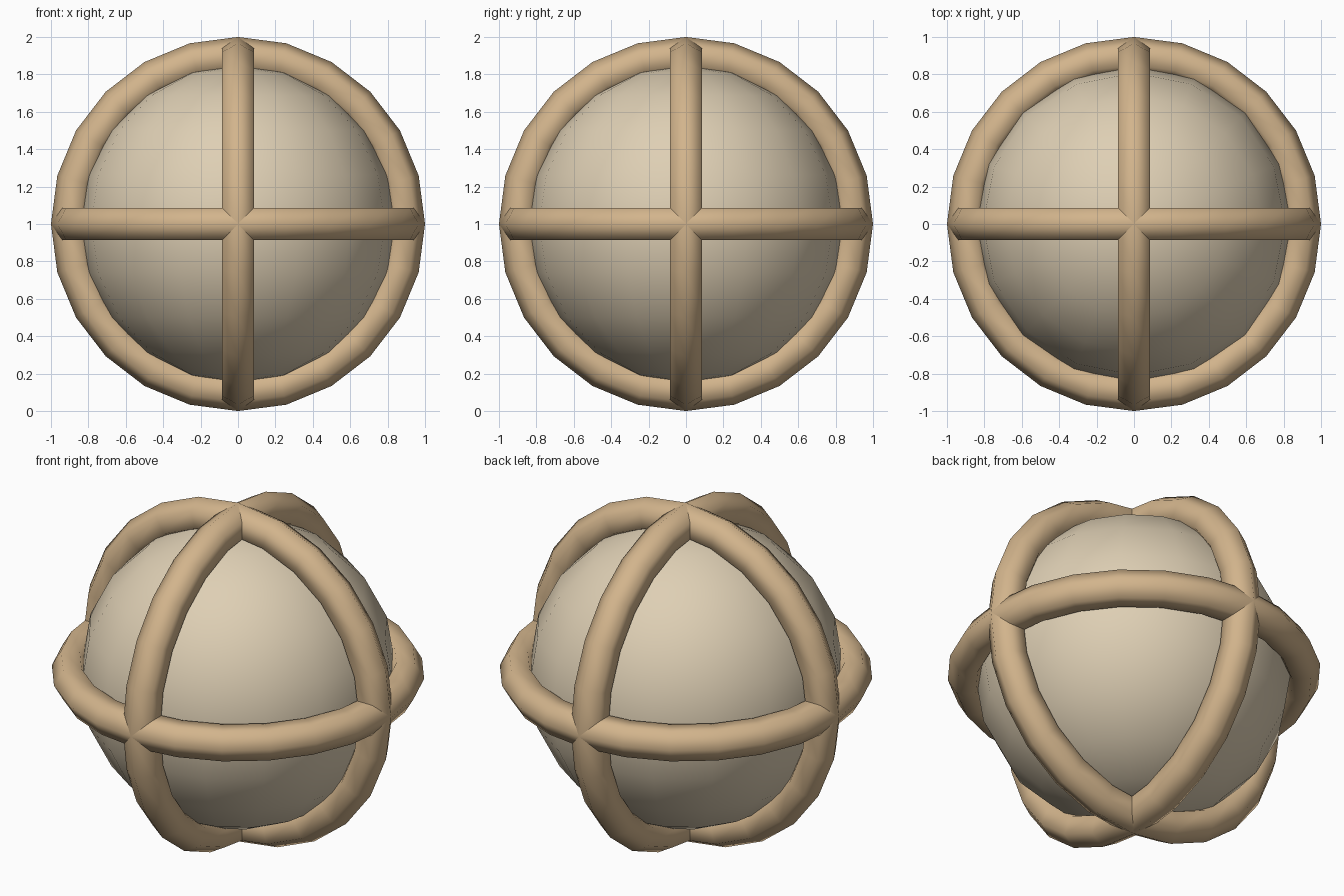
import bpy
import math

if "Cube" in bpy.data.objects:
    bpy.data.objects.remove(bpy.data.objects["Cube"])


def material(name, rgb):
    """Flat colour from 0-255 sRGB values."""
    def lin(c):
        c /= 255
        return c / 12.92 if c <= 0.04045 else ((c + 0.055) / 1.055) ** 2.4
    m = bpy.data.materials.new(name)
    m.diffuse_color = (*[lin(c) for c in rgb], 1)
    m.use_nodes = True
    m.node_tree.nodes["Principled BSDF"].inputs["Base Color"].default_value = m.diffuse_color
    return m


def finish(name, mat):
    ob = bpy.context.object
    ob.name = name
    ob.data.materials.append(mat)
    bpy.ops.object.shade_smooth()
    return ob


CENTRE = (0, 0, 1)
cream = material("cream", (222, 207, 180))
tan = material("tan", (210, 180, 140))

# inner ball
bpy.ops.mesh.primitive_uv_sphere_add(segments=16, ring_count=10, radius=0.85, location=CENTRE)
finish("ball", cream)

# three great-circle bands at right angles
q = math.pi / 2
for name, rot in (("equator_band", (0, 0, 0)),
                  ("front_facing_band", (q, 0, 0)),
                  ("side_facing_band", (0, q, 0))):
    bpy.ops.mesh.primitive_torus_add(major_segments=24, minor_segments=6,
                                     major_radius=0.9, minor_radius=0.1,
                                     location=CENTRE, rotation=rot)
    finish(name, tan)
